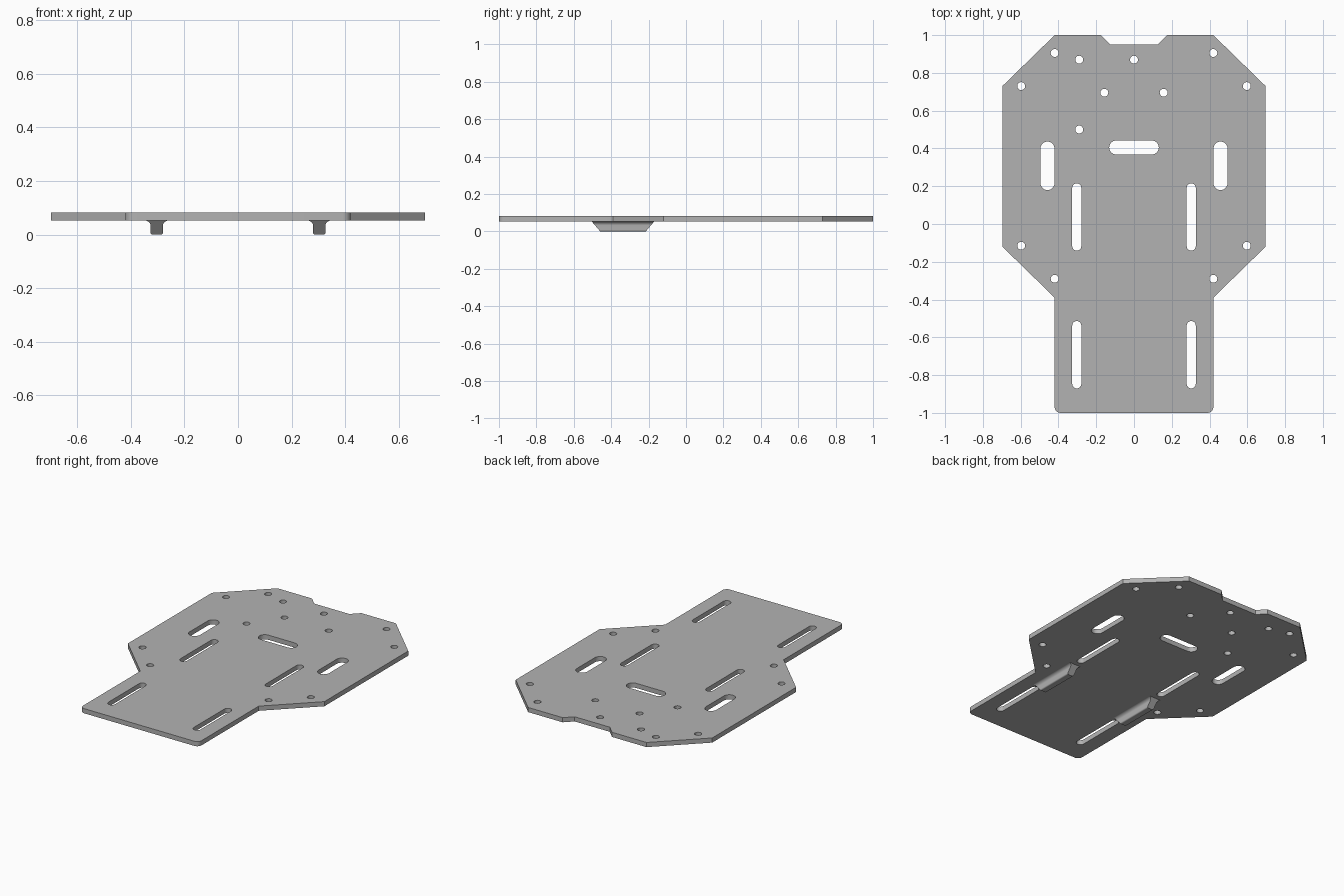
import bpy, bmesh, math

default = bpy.data.objects.get("Cube")
if default:
    bpy.data.objects.remove(default, do_unlink=True)

grey = bpy.data.materials.new("plain_grey")
grey.use_nodes = True
colour = (0.45, 0.45, 0.45, 1)
grey.diffuse_color = colour
grey.node_tree.nodes["Principled BSDF"].inputs["Base Color"].default_value = colour

BOTTOM, TOP = 0.052, 0.082


def arc(cx, cy, r, start, end, steps):
    angles = [math.radians(start + (end - start) * i / steps) for i in range(steps + 1)]
    return [(cx + r * math.cos(a), cy + r * math.sin(a)) for a in angles]


def slot(cx, cy, width, length):
    """Round-ended loop running along y."""
    r, h = width / 2, (length - width) / 2
    return arc(cx, cy + h, r, 0, 180, 12) + arc(cx, cy - h, r, 180, 360, 12)


def select_only(ob):
    bpy.ops.object.select_all(action='DESELECT')
    ob.select_set(True)
    bpy.context.view_layer.objects.active = ob


def finish(ob):
    ob.data.materials.clear()
    ob.data.materials.append(grey)
    select_only(ob)
    bpy.ops.object.shade_smooth_by_angle(angle=math.radians(30))


# Plate outline, right half mirrored
half = arc(0.39, -0.97, 0.03, -90, 0, 6) + [
    (0.42, -0.39), (0.697, -0.12), (0.697, 0.73), (0.42, 1.0), (0.175, 1.0), (0.125, 0.95)]
loops = [half + [(-x, y) for x, y in reversed(half)]]

# Screw holes
holes = [(-0.29, 0.87), (0, 0.87), (-0.29, 0.5)]
for x, y in [(0.42, 0.905), (0.597, 0.73), (0.157, 0.695), (0.597, -0.115), (0.42, -0.29)]:
    holes += [(x, y), (-x, y)]
loops += [arc(x, y, 0.021, 0, 345, 23) for x, y in holes]

# Strap and mounting slots
for side in (-1, 1):
    loops.append(slot(side * 0.458, 0.308, 0.074, 0.257))
    loops.append(slot(side * 0.303, 0.037, 0.048, 0.357))
    loops.append(slot(side * 0.303, -0.692, 0.048, 0.357))
loops.append([(y, x + 0.405) for x, y in slot(0, 0, 0.074, 0.263)])

# Plate as a filled, extruded flat curve
curve = bpy.data.curves.new("base_plate", 'CURVE')
curve.dimensions = '2D'
curve.fill_mode = 'BOTH'
curve.extrude = (TOP - BOTTOM) / 2
for loop in loops:
    spline = curve.splines.new('POLY')
    spline.points.add(len(loop) - 1)
    for point, (x, y) in zip(spline.points, loop):
        point.co = (x, y, 0, 1)
    spline.use_cyclic_u = True
plate = bpy.data.objects.new("base_plate", curve)
bpy.context.collection.objects.link(plate)
plate.location.z = (TOP + BOTTOM) / 2
select_only(plate)
bpy.ops.object.convert(target='MESH')
plate = bpy.context.object
bm = bmesh.new()
bm.from_mesh(plate.data)
bmesh.ops.remove_doubles(bm, verts=bm.verts, dist=0.0001)
bmesh.ops.recalc_face_normals(bm, faces=bm.faces)
bm.to_mesh(plate.data)
bm.free()
finish(plate)

# Landing skids: flared profile swept along y with raked ends
right = arc(0.015, 0.008, 0.008, -90, 0, 4) + arc(0.043, 0.032, 0.02, 180, 90, 8)
profile = right + [(-x, z) for x, z in reversed(right)]
for name, cx in (("left_skid", 0.303), ("right_skid", -0.303)):
    bm = bmesh.new()
    rings = []
    for end in (-1, 1):
        rings.append([bm.verts.new((cx + x, -0.337 + end * (0.122 + 0.85 * z), z))
                      for x, z in profile])
        bm.faces.new(rings[-1])
    count = len(profile)
    for i in range(count):
        j = (i + 1) % count
        bm.faces.new((rings[0][i], rings[0][j], rings[1][j], rings[1][i]))
    bmesh.ops.recalc_face_normals(bm, faces=bm.faces)
    mesh = bpy.data.meshes.new(name)
    bm.to_mesh(mesh)
    bm.free()
    skid = bpy.data.objects.new(name, mesh)
    bpy.context.collection.objects.link(skid)
    finish(skid)
